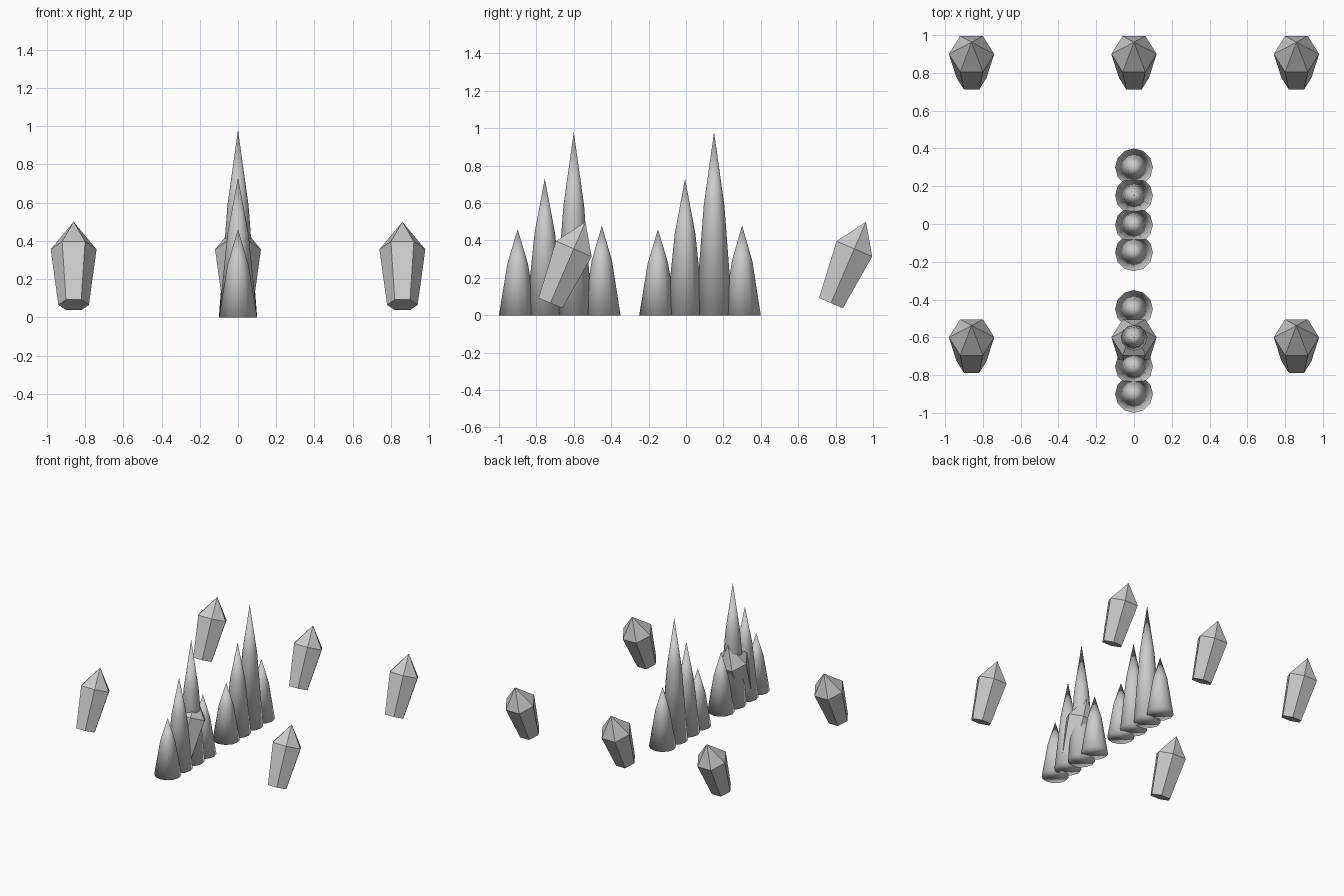
import bpy, bmesh, math
from mathutils import Matrix

if "Cube" in bpy.data.objects:
    bpy.data.objects.remove(bpy.data.objects["Cube"])


def lathe(name, rings, tip, sides, matrix, smooth):
    """Stack of polygon rings (radius, z) closed by a flat base and a point."""
    bm = bmesh.new()
    loops = []
    for r, z in rings:
        loops.append([bm.verts.new((r * math.cos(2 * math.pi * i / sides),
                                    r * math.sin(2 * math.pi * i / sides), z))
                      for i in range(sides)])
    top = bm.verts.new((0, 0, tip))
    bm.faces.new(loops[0][::-1])
    for i in range(sides):
        j = (i + 1) % sides
        for a, b in zip(loops, loops[1:]):
            bm.faces.new((a[i], a[j], b[j], b[i]))
        bm.faces.new((loops[-1][i], loops[-1][j], top))
    for f in bm.faces:
        f.smooth = smooth
    bm.transform(matrix)
    mesh = bpy.data.meshes.new(name)
    bm.to_mesh(mesh)
    bm.free()
    obj = bpy.data.objects.new(name, mesh)
    bpy.context.collection.objects.link(obj)
    return obj


# Two rows of smooth stalagmites
spikes = [(-0.30, 0.46), (-0.155, 0.73), (0.0, 0.98), (0.15, 0.48)]
for row, y0 in enumerate((-0.6, 0.15)):
    for k, (dy, h) in enumerate(spikes):
        lathe(f"stalagmite_{row}_{k}", [(0.1, 0), (0.055, 0.6 * h)], h, 12,
              Matrix.Translation((0, y0 + dy, 0)), True)

# Six leaning hexagonal crystals, narrow at the base
lean = Matrix.Rotation(math.radians(-23.3), 4, 'X')
for row, y in enumerate((-0.725, 0.775)):
    for k, x in enumerate((-0.86, 0, 0.86)):
        lathe(f"crystal_{row}_{k}", [(0.08, 0), (0.12, 0.316)], 0.473, 6,
              Matrix.Translation((x, y, 0.065)) @ lean, False)
